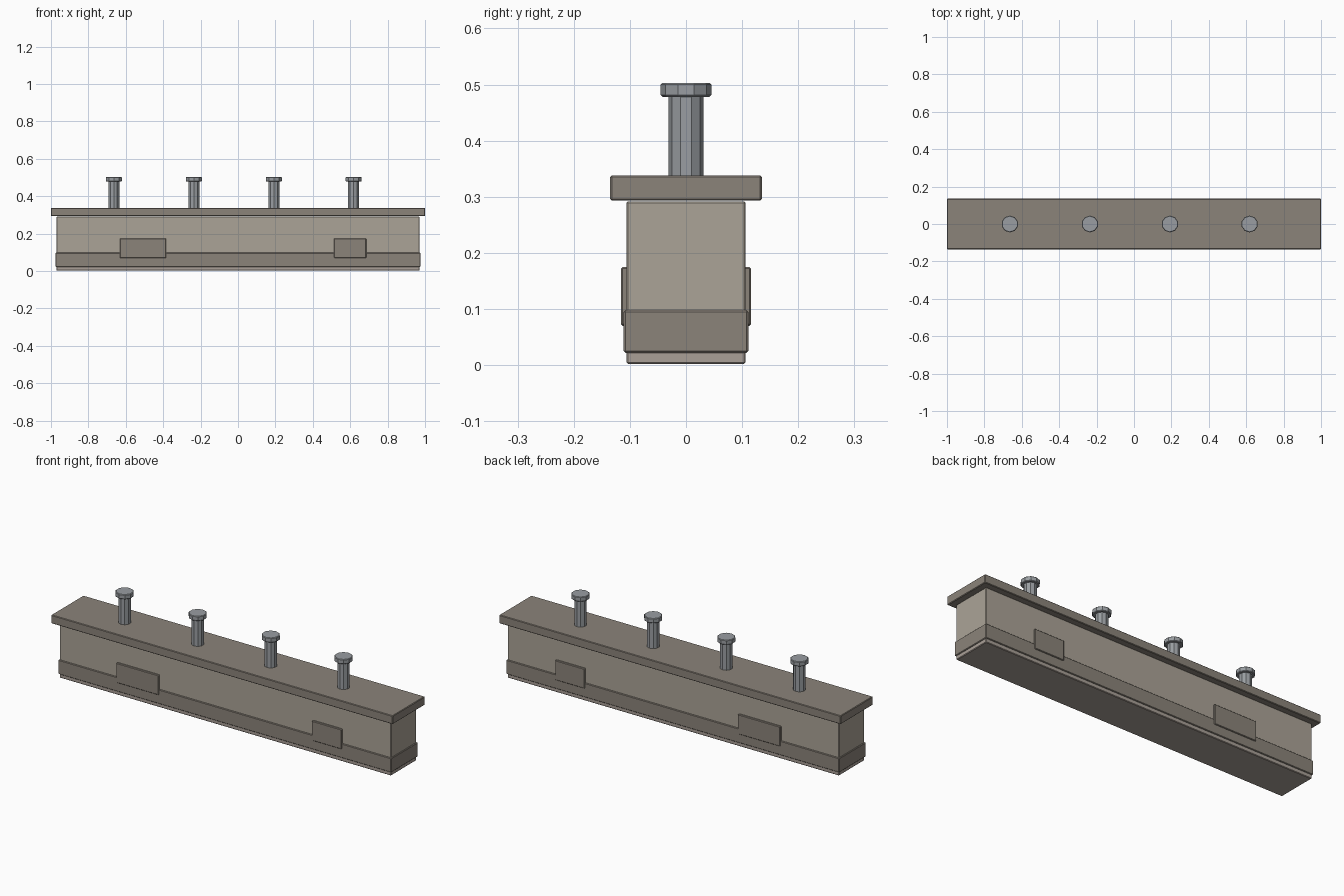
import bpy

if "Cube" in bpy.data.objects:
    bpy.data.objects.remove(bpy.data.objects["Cube"])


def material(name, rgb):
    mat = bpy.data.materials.new(name)
    mat.diffuse_color = (*rgb, 1)
    mat.use_nodes = True
    mat.node_tree.nodes["Principled BSDF"].inputs["Base Color"].default_value = mat.diffuse_color
    return mat


STONE = material("light_stone", (0.41, 0.37, 0.31))
TRIM = material("dark_stone", (0.26, 0.23, 0.195))
FOOT = material("footing_stone", (0.40, 0.35, 0.31))
METAL = material("metal", (0.32, 0.34, 0.36))


def finish(obj, name, mat, bevel):
    obj.name = name
    obj.data.materials.append(mat)
    if bevel:
        mod = obj.modifiers.new("edge_bevel", 'BEVEL')
        mod.width = bevel
        mod.segments = 1
        mod.limit_method = 'ANGLE'
        mod.angle_limit = 0.8
    return obj


def box(name, x, y, z, mat, bevel=0.003):
    """Box from (min, max) pairs along each axis."""
    bpy.ops.mesh.primitive_cube_add(size=1, location=[sum(p) / 2 for p in (x, y, z)])
    obj = bpy.context.object
    obj.scale = [p[1] - p[0] for p in (x, y, z)]
    bpy.ops.object.transform_apply(location=False, rotation=False, scale=True)
    return finish(obj, name, mat, bevel)


def post(name, x, radius, z0, z1, bevel=0):
    bpy.ops.mesh.primitive_cylinder_add(vertices=10, radius=radius, depth=z1 - z0,
                                        location=(x, 0, (z0 + z1) / 2))
    return finish(bpy.context.object, name, METAL, bevel)


# Low wall: footing, body, plinth band and overhanging cap
box("footing", (-0.97, 0.97), (-0.106, 0.106), (0.002, 0.05), FOOT)
box("wall_body", (-0.97, 0.97), (-0.106, 0.106), (0.04, 0.292), STONE)
box("plinth_band", (-0.975, 0.975), (-0.111, 0.111), (0.022, 0.098), TRIM)
box("cap", (-1.0, 1.0), (-0.135, 0.135), (0.293, 0.338), TRIM)

# Raised panels on both long faces
for side, s in (("front", -1), ("back", 1)):
    y = sorted((s * 0.10, s * 0.116))
    box(f"{side}_wide_panel", (-0.632, -0.384), y, (0.07, 0.175), TRIM)
    box(f"{side}_narrow_panel", (0.513, 0.686), y, (0.07, 0.175), TRIM)

# Ten-sided bollards along the top
for i, x in enumerate((-0.664, -0.236, 0.192, 0.618)):
    post(f"bollard_shaft_{i + 1}", x, 0.031, 0.336, 0.48)
    post(f"bollard_head_{i + 1}", x, 0.045, 0.478, 0.503, 0.003)
